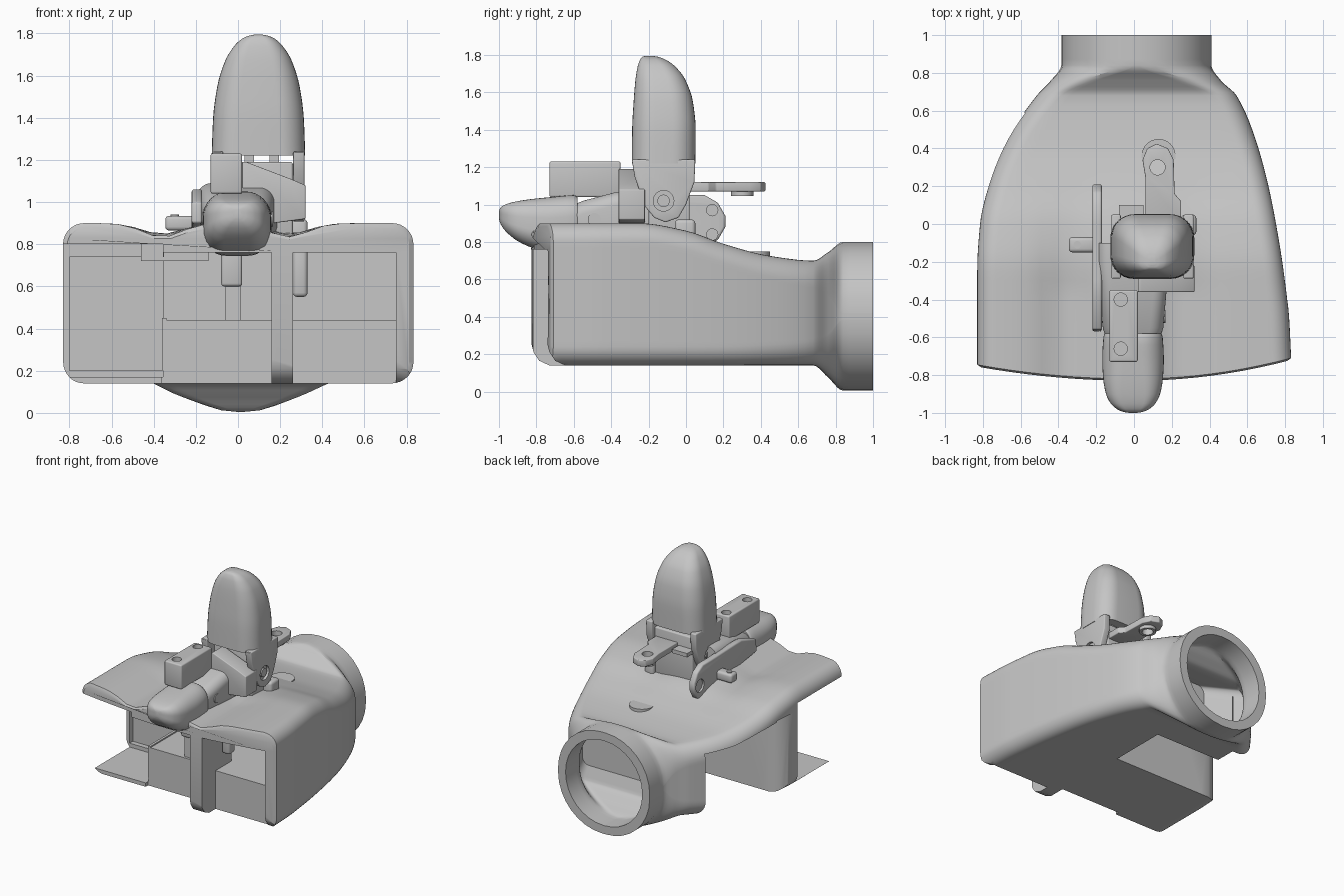
import bpy, bmesh, math
from mathutils import Vector

cube = bpy.data.objects.get("Cube")
if cube:
    bpy.data.objects.remove(cube, do_unlink=True)

grey = bpy.data.materials.new("plain grey")
grey.use_nodes = True
grey.diffuse_color = (0.56, 0.56, 0.56, 1)
grey.node_tree.nodes["Principled BSDF"].inputs["Base Color"].default_value = (0.56, 0.56, 0.56, 1)


def finish(name, bm, bevel=0.0):
    bmesh.ops.recalc_face_normals(bm, faces=bm.faces)
    mesh = bpy.data.meshes.new(name)
    bm.to_mesh(mesh)
    bm.free()
    mesh.materials.append(grey)
    ob = bpy.data.objects.new(name, mesh)
    bpy.context.collection.objects.link(ob)
    if bevel:
        mod = ob.modifiers.new("bevel", "BEVEL")
        mod.width, mod.segments, mod.limit_method = bevel, 3, "ANGLE"
        apply(ob, mod)
    return ob


def select(ob):
    bpy.ops.object.select_all(action="DESELECT")
    ob.select_set(True)
    bpy.context.view_layer.objects.active = ob


def apply(ob, mod):
    select(ob)
    bpy.ops.object.modifier_apply(modifier=mod.name)


def cut(ob, *cutters):
    for c in cutters:
        mod = ob.modifiers.new("cut", "BOOLEAN")
        mod.operation, mod.solver, mod.object = "DIFFERENCE", "EXACT", c
        apply(ob, mod)
        bpy.data.objects.remove(c, do_unlink=True)


def place(axis, a, b, d):
    """Point (a, b) of a flat outline, at depth d along the axis."""
    return Vector({"X": (d, a, b), "Y": (a, d, b), "Z": (a, b, d)}[axis])


def prism(name, axis, pts, lo, hi, bevel=0.0):
    bm = bmesh.new()
    face = bm.faces.new([bm.verts.new(place(axis, a, b, lo)) for a, b in pts])
    new = bmesh.ops.extrude_face_region(bm, geom=[face])["geom"]
    bmesh.ops.translate(bm, vec=place(axis, 0, 0, hi - lo),
                        verts=[v for v in new if isinstance(v, bmesh.types.BMVert)])
    return finish(name, bm, bevel)


def box(name, x0, x1, y0, y1, z0, z1, bevel=0.0):
    return prism(name, "Z", [(x0, y0), (x1, y0), (x1, y1), (x0, y1)], z0, z1, bevel)


def disc(name, axis, a, b, r, lo, hi):
    pts = [(a + r * math.cos(i * math.tau / 32), b + r * math.sin(i * math.tau / 32)) for i in range(32)]
    return prism(name, axis, pts, lo, hi)


def outline(a0, a1, b0, b1, r, side=1, arc=8):
    """Rounded rectangle, each straight side split into equal steps."""
    corners = [(a1 - r, b1 - r), (a0 + r, b1 - r), (a0 + r, b0 + r), (a1 - r, b0 + r)]
    pts = []
    for k, (a, b) in enumerate(corners):
        for i in range(arc + 1):
            t = (k + i / arc) * math.pi / 2
            pts.append(Vector((a + r * math.cos(t), b + r * math.sin(t))))
        t = (k + 1) * math.pi / 2
        nxt = Vector(corners[(k + 1) % 4]) + Vector((r * math.cos(t), r * math.sin(t)))
        last = pts[-1]
        pts += [last.lerp(nxt, i / side) for i in range(1, side)]
    return pts


def loft(name, rings):
    bm = bmesh.new()
    rows = [[bm.verts.new(p) for p in ring] for ring in rings]
    for low, high in zip(rows, rows[1:]):
        for i in range(len(low)):
            j = (i + 1) % len(low)
            bm.faces.new((low[i], low[j], high[j], high[i]))
    bm.faces.new(rows[0])
    bm.faces.new(rows[-1])
    return finish(name, bm)


def smooth_rows(rows, steps):
    """Monotone cubic through the rows; the first column is the position."""
    def slopes(n):
        d = [(b[n] - a[n]) / (b[0] - a[0]) for a, b in zip(rows, rows[1:])]
        inner = [2 * p * q / (p + q) if p * q > 0 else 0 for p, q in zip(d, d[1:])]
        return [d[0]] + inner + [d[-1]]
    table = [slopes(n) for n in range(len(rows[0]))]
    out = []
    for i, (p, q) in enumerate(zip(rows, rows[1:])):
        w = q[0] - p[0]
        for s in range(steps):
            t = s / steps
            h = t * t * (3 - 2 * t)
            out.append([a + (b - a) * h + w * t * (1 - t) * ((1 - t) * m[i] - t * m[i + 1])
                        for a, b, m in zip(p, q, table)])
    return out + [list(rows[-1])]


# Palm shell: y, left edge, right edge, bottom, top, corner radius
palm_rows = [(-0.80, -0.83, 0.832, 0.14, 0.9, 0.1), (-0.5, -0.83, 0.82, 0.14, 0.9, 0.1),
             (-0.25, -0.83, 0.792, 0.14, 0.9, 0.1),
             (0, -0.815, 0.752, 0.14, 0.86, 0.1), (0.2, -0.77, 0.712, 0.14, 0.79, 0.1),
             (0.45, -0.67, 0.643, 0.14, 0.725, 0.11), (0.68, -0.515, 0.543, 0.14, 0.70, 0.13),
             (0.76, -0.44, 0.46, 0.075, 0.745, 0.22), (0.84, -0.385, 0.41, 0.005, 0.8, 0.38),
             (1.0, -0.385, 0.41, 0.005, 0.8, 0.38)]


def palm_ring(row, inset=0.0):
    y, x0, x1, z0, z1, r = row
    ring = []
    fade = min(1, max(0, (0.25 - y) / 0.6))
    bow = min(1, max(0, (-0.4 - y) / 0.4))
    for x, z in outline(x0 + inset, x1 - inset, z0 + inset, z1 - inset, r - inset * 0.8, 18):
        dip = math.exp(-((x + 0.36) / 0.13) ** 2) + math.exp(-((x - 0.24) / 0.13) ** 2)
        z -= 0.065 * fade * dip * max(0, (z - 0.7) / 0.2)
        arc = 0.11 if x > 0 else 0.075
        ring.append((x, y + bow * (arc * (x / 0.83) ** 2 - 0.02), z))
    return ring


rows = smooth_rows(palm_rows, 5)
lip = [palm_ring([-0.81] + rows[0][1:], 0.02)]
palm = loft("palm_shell", lip + [palm_ring(r) for r in rows])

# Hollow wrist, ending at an inner wall
hollow = [[0.47, -0.32, 0.635, 0.14, 0.72, 0.11]] + [r for r in rows if r[0] > 0.6] + [[1.03] + rows[-1][1:]]
cut(palm, loft("wrist_cutter", [palm_ring(r, 0.065) for r in hollow]))
# Front compartments and the open side
cut(palm,
    prism("upper_bay_cutter", "Z", [(-0.35, -0.68), (0.16, -0.68), (0.16, -0.45), (0.26, -0.45), (0.26, -0.68),
                                    (0.75, -0.68), (0.75, -0.22), (-0.35, -0.08)], 0.44, 0.76),
    box("front_cutter", -0.36, 0.16, -1, -0.6, 0, 0.76),
    box("front_cutter_2", 0.26, 0.75, -1, -0.65, 0, 0.76),
    box("side_bay_cutter", -0.8, -0.34, -1.1, -0.16, 0.2, 0.74),
    box("side_wall_cutter", -1, -0.355, -1.1, -0.2, 0.17, 0.8),
    box("floor_edge_cutter", -1, -0.355, -1.1, -0.63, 0, 0.5),
    prism("rear_corner_cutter", "Z", [(-1, -0.2), (-0.84, -0.2), (-0.815, -0.11), (-0.775, -0.05), (-0.7, -0.015),
                                      (-0.7, 0.03), (-1, 0.03)], -0.1, 0.74))
for x0, x1, back in ((-1, -0.42, 0.59), (-0.43, 0.14, 0.43)):
    cut(palm, prism("rear_opening_cutter", "X", [(-0.02, -0.1), (back, -0.1), (back, 0.63), (0.4, 0.65), (0.2, 0.7),
                                                 (-0.02, 0.74)], x0, x1))
# Rounded lower front corners of the divider and the side wall
for x0, x1, back in ((0.1, 0.5, 0), (0.74, 0.9, 0.085)):
    cut(palm, prism("corner_cutter", "X", [(y + back, z) for y, z in (
        (-1, 0.27), (-0.83, 0.27), (-0.815, 0.21), (-0.785, 0.165), (-0.72, 0.135), (-0.72, 0), (-1, 0))], x0, x1))
# Fittings beside the compartments
box("bay_rail", -0.36, -0.34, -0.6, -0.1, 0.2, 0.45)
box("bay_shelf", -0.46, -0.14, -0.55, -0.1, 0.72, 0.8)
disc("palm_screw", "Z", 0.13, 0.36, 0.09, 0.65, 0.748)

# Tubes inside the front bay
box("front_bay_tube", -0.08, 0.02, -0.6, -0.5, 0.6, 0.8, 0.015)
box("front_bay_pin", -0.06, 0.015, -0.58, -0.52, 0.42, 0.62)
box("hanging_tube", 0.26, 0.33, -0.58, -0.5, 0.55, 0.8, 0.02)

# Upright finger: height, front, back, half width
finger_rows = [(1.22, -0.29, 0.05, 0.222), (1.4, -0.288, 0.052, 0.215), (1.55, -0.28, 0.037, 0.195),
               (1.67, -0.27, -0.005, 0.158), (1.74, -0.258, -0.06, 0.115), (1.775, -0.245, -0.11, 0.077),
               (1.79, -0.232, -0.15, 0.042), (1.795, -0.215, -0.18, 0.015)]
mid = 0.097
loft("upright_finger", [[(x, y, z) for x, y in outline(mid - w, mid + w, f, b, 0.36 * min(2 * w, b - f))]
                        for z, f, b, w in smooth_rows(finger_rows, 4)])
cheek = [(-0.29, 1.24), (-0.275, 1.15), (-0.22, 0.99), (-0.17, 0.93), (-0.11, 0.905),
         (-0.04, 0.93), (0.0, 1.0), (0.045, 1.12), (0.05, 1.24)]
for name, x0, x1, out in (("right_cheek", -0.12, -0.07, -0.12), ("left_cheek", 0.262, 0.315, 0.315)):
    plate = prism(name, "X", cheek, x0, x1, 0.008)
    cut(plate, disc("bore_cutter", "X", -0.12, 1.02, 0.055, out - 0.02, out + 0.02))
    disc(name + "_bolt", "X", -0.12, 1.02, 0.033, out - 0.025 + 0.03 * (x0 < 0), out - 0.004 + 0.03 * (x0 < 0))

# Knuckle base between the cheeks
box("knuckle_block", -0.07, 0.26, -0.2, 0.02, 0.82, 1.19, 0.01)
for x in (0.03, 0.15):
    box("knuckle_lug", x, x + 0.045, -0.16, -0.02, 1.15, 1.25)
prism("knuckle_wedge", "Y", [(0.02, 0.88), (0.32, 0.92), (0.32, 1.08), (0.25, 1.11), (0.04, 1.19), (0.02, 1.19)],
      -0.36, -0.22, 0.006)
box("knuckle_foot", 0.25, 0.33, -0.06, 0.05, 0.78, 0.92, 0.02)

# Forward finger: proximal part, then rounded tip
loft("forward_finger_base", [[(x, y, z) for x, z in outline(-w - 0.01, w, 0.82, top, 0.07)]
                             for y, w, top in ((-0.6, 0.14, 1.0), (-0.55, 0.155, 1.02),
                                               (-0.38, 0.17, 1.065), (-0.2, 0.185, 1.09), (-0.1, 0.185, 1.09))])
for x0, x1 in ((-0.172, -0.16), (0.15, 0.166)):
    disc("forward_finger_pin", "X", -0.49, 0.92, 0.035, x0, x1)
tip_rows = [(-1.0, 0.925, 0.965, 0.02), (-0.995, 0.905, 0.978, 0.05), (-0.98, 0.877, 0.993, 0.085),
            (-0.95, 0.843, 1.006, 0.118), (-0.9, 0.805, 1.018, 0.143), (-0.82, 0.768, 1.03, 0.158),
            (-0.72, 0.745, 1.04, 0.163), (-0.6, 0.75, 1.05, 0.157), (-0.58, 0.765, 1.04, 0.15)]
loft("forward_finger_tip", [[(x, y, z) for x, z in outline(-w - 0.005, w - 0.005, lo, hi, 0.38 * min(2 * w, hi - lo))]
                            for y, lo, hi, w in smooth_rows(tip_rows, 3)])

# Pull bar above the forward finger
bar = box("pull_bar", -0.13, 0.02, -0.73, -0.35, 1.04, 1.23, 0.01)
for y in (-0.66, -0.4):
    cut(bar, disc("bar_hole_cutter", "Z", -0.07, y, 0.035, 1.19, 1.3))

# Rear arm with an eyelet
arm = prism("rear_arm", "Z", [(0.06, 0.0), (0.25, 0.0), (0.25, 0.12), (0.215, 0.16), (0.21, 0.34), (0.18, 0.4),
                              (0.12, 0.425), (0.07, 0.4), (0.045, 0.34), (0.06, 0.25)], 1.07, 1.12, 0.006)
cut(arm, disc("eyelet_cutter", "Z", 0.125, 0.3, 0.04, 1.0, 1.2))
collar = disc("eyelet_collar", "Z", 0.125, 0.3, 0.06, 1.045, 1.075)
cut(collar, disc("collar_cutter", "Z", 0.125, 0.3, 0.04, 1.0, 1.2))
box("rear_arm_post", -0.08, 0.05, 0.0, 0.1, 1.07, 1.1)

# Side lever with blind holes and a peg
lever = prism("side_lever", "X", [(-0.57, 0.9), (-0.56, 1.0), (-0.38, 1.06), (-0.3, 1.06), (0.0, 1.05), (0.1, 1.05),
                                  (0.17, 1.01), (0.21, 0.94), (0.21, 0.88), (0.17, 0.81), (0.1, 0.78), (0, 0.82)],
              -0.22, -0.17, 0.012)
cut(lever, disc("lever_hole_cutter", "X", 0.14, 0.9, 0.05, -0.3, -0.205))
for z in (0.84, 0.97):
    cut(lever, disc("lever_hole_cutter", "X", 0.14, z, 0.03, -0.185, -0.1))
box("lever_peg", -0.345, -0.2, -0.15, -0.07, 0.865, 0.935, 0.018)
disc("lever_peg_pin", "Z", -0.3, -0.11, 0.02, 0.93, 0.942)

for ob in bpy.context.scene.objects:
    if ob.type == "MESH" and grey.name in ob.data.materials:
        select(ob)
        bpy.ops.object.shade_smooth_by_angle(angle=math.radians(32))
